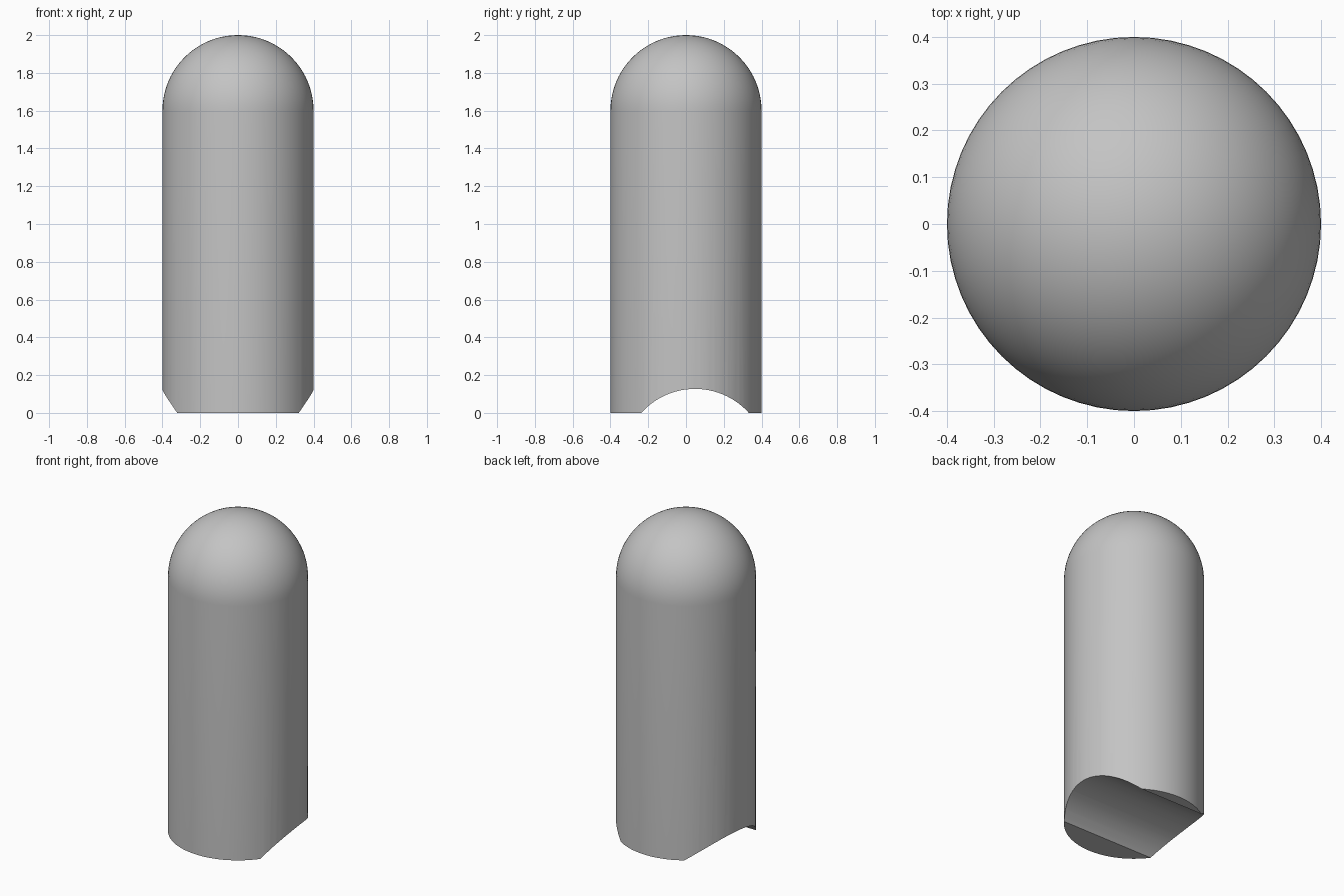
import bpy, bmesh
from math import sin, cos, pi, radians

cube = bpy.data.objects.get("Cube")
if cube:
    bpy.data.objects.remove(cube, do_unlink=True)

RADIUS, HEIGHT, SIDES, RINGS = 0.4, 2.0, 64, 20

grey = bpy.data.materials.new("plain_grey")
grey.use_nodes = True
colour = (0.55, 0.55, 0.55, 1)
grey.diffuse_color = colour
grey.node_tree.nodes["Principled BSDF"].inputs["Base Color"].default_value = colour

# Round-topped column: a lathed half profile
shoulder = HEIGHT - RADIUS
profile = [(0, 0), (RADIUS, 0)]
for i in range(RINGS):
    a = pi / 2 * i / RINGS
    profile.append((RADIUS * cos(a), shoulder + RADIUS * sin(a)))
profile.append((0, HEIGHT))

bm = bmesh.new()
verts = [bm.verts.new((x, 0, z)) for x, z in profile]
edges = [bm.edges.new(pair) for pair in zip(verts, verts[1:])]
bmesh.ops.spin(bm, geom=verts + edges, cent=(0, 0, 0), axis=(0, 0, 1),
               angle=2 * pi, steps=SIDES)
bmesh.ops.remove_doubles(bm, verts=bm.verts[:], dist=0.0001)
bmesh.ops.recalc_face_normals(bm, faces=bm.faces[:])
mesh = bpy.data.meshes.new("domed_column")
bm.to_mesh(mesh)
bm.free()
mesh.materials.append(grey)
column = bpy.data.objects.new("domed_column", mesh)
bpy.context.collection.objects.link(column)

# Round groove across the underside, set slightly towards the back
bpy.ops.mesh.primitive_cylinder_add(vertices=96, radius=0.383, depth=1.2,
                                    location=(0, 0.048, -0.256),
                                    rotation=(0, radians(90), 0))
cutter = bpy.context.object
cutter.name = "groove_cutter"
cutter.hide_render = True
cutter.data.materials.append(grey)

groove = column.modifiers.new("groove", 'BOOLEAN')
groove.operation = 'DIFFERENCE'
groove.solver = 'EXACT'
groove.object = cutter

bpy.ops.object.select_all(action='DESELECT')
column.select_set(True)
bpy.context.view_layer.objects.active = column
bpy.ops.object.modifier_apply(modifier=groove.name)
bpy.data.objects.remove(cutter, do_unlink=True)

bpy.ops.object.shade_smooth_by_angle(angle=radians(30))
